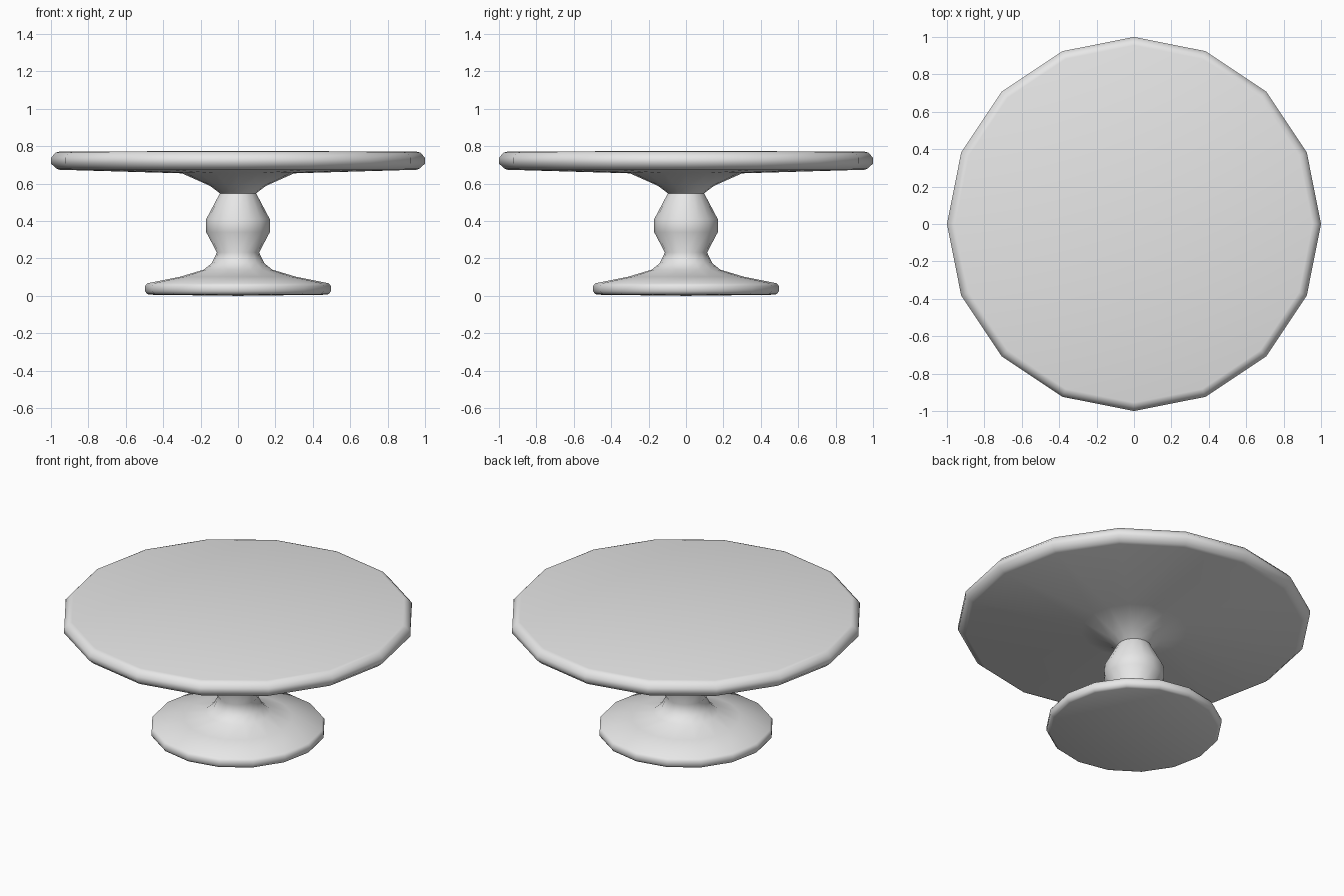
import bpy
import bmesh
from math import radians, tau
from mathutils import Matrix

SIDES = 16

cube = bpy.data.objects.get("Cube")
if cube:
    bpy.data.objects.remove(cube, do_unlink=True)

grey = bpy.data.materials.new("light grey")
grey.use_nodes = True
colour = (0.8, 0.8, 0.8, 1)
grey.diffuse_color = colour
grey.node_tree.nodes["Principled BSDF"].inputs["Base Color"].default_value = colour


def lathe(name, profile):
    """Spin a (radius, height) profile around z; the ends lie on the axis."""
    bm = bmesh.new()
    verts = [bm.verts.new((r, 0, z)) for r, z in profile]
    edges = [bm.edges.new(pair) for pair in zip(verts, verts[1:])]
    bmesh.ops.spin(bm, geom=verts + edges, cent=(0, 0, 0), axis=(0, 0, 1),
                   angle=tau, steps=SIDES, use_merge=True)
    bmesh.ops.remove_doubles(bm, verts=bm.verts[:], dist=0.0005)
    bmesh.ops.recalc_face_normals(bm, faces=bm.faces[:])
    mesh = bpy.data.meshes.new(name)
    bm.to_mesh(mesh)
    bm.free()
    mesh.materials.append(grey)
    obj = bpy.data.objects.new(name, mesh)
    bpy.context.collection.objects.link(obj)
    bpy.ops.object.select_all(action="DESELECT")
    obj.select_set(True)
    bpy.context.view_layer.objects.active = obj
    bpy.ops.object.shade_smooth_by_angle(angle=radians(60))
    return obj


# Foot, turned stem and plate form one continuous turned piece
foot = [(0, 0), (0.475, 0.006), (0.487, 0.011), (0.497, 0.025),
        (0.497, 0.052), (0.485, 0.067), (0.31, 0.102), (0.183, 0.14)]
stem = [(0.14, 0.175), (0.113, 0.232), (0.17, 0.34), (0.17, 0.41),
        (0.097, 0.548), (0.15, 0.588)]
plate = [(0.3, 0.655), (0.955, 0.674), (0.972, 0.681), (1, 0.707),
         (1, 0.738), (0.975, 0.766), (0.955, 0.771), (0, 0.775)]
lathe("cake_stand", foot + stem + plate)
